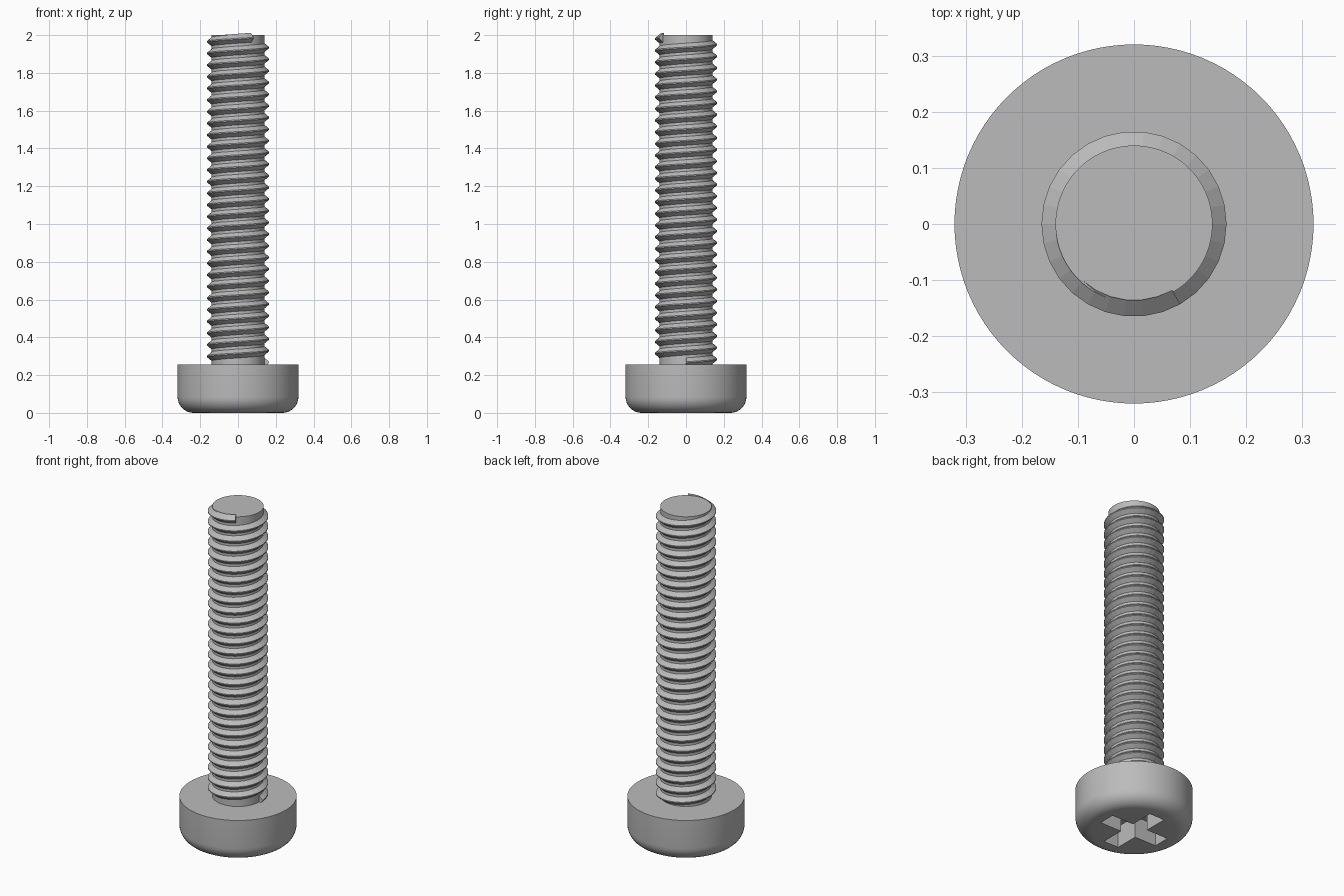
import bpy, bmesh
from math import sin, cos, pi, radians

if "Cube" in bpy.data.objects:
    bpy.data.objects.remove(bpy.data.objects["Cube"])

steel = bpy.data.materials.new("plain grey steel")
steel.use_nodes = True
GREY = (0.5, 0.5, 0.5, 1)
steel.diffuse_color = GREY
steel.node_tree.nodes["Principled BSDF"].inputs["Base Color"].default_value = GREY

HEAD_R, HEAD_TOP, FILLET = 0.32, 0.255, 0.085
CORE_R, CREST_R = 0.14, 0.165
PITCH, START_Z, STEPS = 0.0617, 0.268, 30
TURNS = 27 + 300 / 360


def finish(name, bm, smooth=True):
    bmesh.ops.recalc_face_normals(bm, faces=bm.faces)
    mesh = bpy.data.meshes.new(name)
    bm.to_mesh(mesh)
    bm.free()
    mesh.materials.append(steel)
    obj = bpy.data.objects.new(name, mesh)
    bpy.context.collection.objects.link(obj)
    if smooth:
        bpy.ops.object.select_all(action="DESELECT")
        obj.select_set(True)
        bpy.context.view_layer.objects.active = obj
        bpy.ops.object.shade_smooth_by_angle(angle=radians(30))
    return obj


def turned(name, profile, sides):
    """Solid of revolution from (radius, z) points, closed with flat caps."""
    bm = bmesh.new()
    rings = [[bm.verts.new((r * cos(2 * pi * i / sides), r * sin(2 * pi * i / sides), z))
              for i in range(sides)] for r, z in profile]
    for a, b in zip(rings, rings[1:]):
        for i in range(sides):
            j = (i + 1) % sides
            bm.faces.new((a[i], a[j], b[j], b[i]))
    bm.faces.new(rings[0])
    bm.faces.new(rings[-1])
    return finish(name, bm)


# Head with a rounded lower rim
rim = [(HEAD_R - FILLET + FILLET * sin(a), FILLET - FILLET * cos(a))
       for a in (pi / 2 * k / 8 for k in range(9))]
head = turned("head", rim + [(HEAD_R, HEAD_TOP)], 96)

# Cross-shaped driver recess
ARM, HALF, DEPTH = 0.195, 0.05, 0.13
bm = bmesh.new()
corners = []
for k in range(4):
    c, s = round(cos(k * pi / 2)), round(sin(k * pi / 2))
    for x, y in ((ARM, -HALF), (ARM, HALF), (HALF, HALF)):
        corners.append((x * c - y * s, x * s + y * c))
low = [bm.verts.new((x, y, -0.05)) for x, y in corners]
high = [bm.verts.new((x, y, DEPTH)) for x, y in corners]
bm.faces.new(low)
bm.faces.new(high)
for i in range(len(low)):
    j = (i + 1) % len(low)
    bm.faces.new((low[i], low[j], high[j], high[i]))
cutter = finish("recess_cutter", bm, smooth=False)
cutter.hide_render = True
cutter.hide_set(True)
cut = head.modifiers.new("recess", "BOOLEAN")
cut.operation, cut.object, cut.solver = "DIFFERENCE", cutter, "EXACT"

# Shank core
turned("shank", [(CORE_R, HEAD_TOP - 0.02), (CORE_R, 2.0)], 60)

# Right-handed helical thread with a V section
bm = bmesh.new()
section = [(CORE_R - 0.004, -0.027), (CREST_R, -0.003), (CREST_R, 0.003), (CORE_R - 0.004, 0.027)]
previous = None
for i in range(round(TURNS * STEPS) + 1):
    a = 2 * pi * i / STEPS
    z = START_Z + PITCH * i / STEPS
    ring = [bm.verts.new((r * cos(a), r * sin(a), z + dz)) for r, dz in section]
    if previous:
        for j in range(4):
            k = (j + 1) % 4
            bm.faces.new((previous[j], previous[k], ring[k], ring[j]))
    else:
        bm.faces.new(ring)
    previous = ring
bm.faces.new(previous)
finish("thread", bm, smooth=False)
